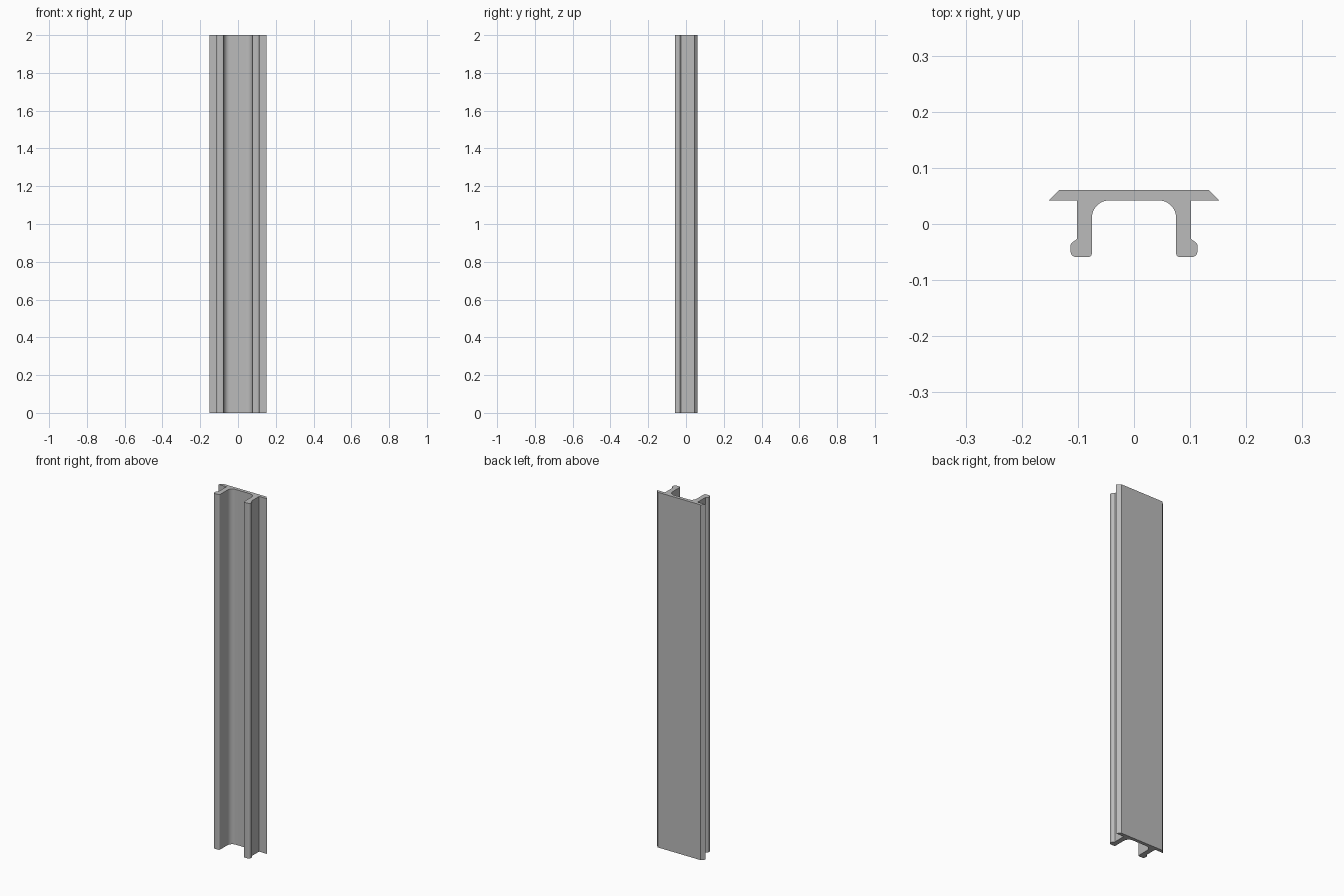
import bpy
import bmesh
import math

cube = bpy.data.objects.get("Cube")
if cube:
    bpy.data.objects.remove(cube, do_unlink=True)

HEIGHT = 2.0

grey = bpy.data.materials.new("light grey metal")
grey.use_nodes = True
colour = (0.5, 0.5, 0.5, 1.0)
grey.diffuse_color = colour
grey.node_tree.nodes["Principled BSDF"].inputs["Base Color"].default_value = colour


def arc(cx, cy, radius, start, end, steps):
    """Points along a circular arc, angles in degrees."""
    angles = [math.radians(start + (end - start) * i / steps) for i in range(steps + 1)]
    return [(cx + radius * math.cos(a), cy + radius * math.sin(a)) for a in angles]


# Half of the cross-section: bevelled plate, hooked leg, filleted channel
half = [(0.133, 0.061), (0.152, 0.042), (0.102, 0.042), (0.102, -0.027)]
half += arc(0.107, -0.038, 0.006, 45, 0, 3)
half += arc(0.103, -0.049, 0.01, 0, -90, 6)
half += arc(0.082, -0.052, 0.007, -90, -180, 5)
half += arc(0.044, 0.011, 0.031, 0, 90, 12)
profile = half + [(-x, y) for x, y in reversed(half)]

# Extrude the section to full height
bm = bmesh.new()
base = bm.faces.new([bm.verts.new((x, y, 0)) for x, y in profile])
result = bmesh.ops.extrude_face_region(bm, geom=[base], use_keep_orig=True)
top = [v for v in result["geom"] if isinstance(v, bmesh.types.BMVert)]
bmesh.ops.translate(bm, verts=top, vec=(0, 0, HEIGHT))
bmesh.ops.recalc_face_normals(bm, faces=bm.faces)

mesh = bpy.data.meshes.new("extruded_rail")
bm.to_mesh(mesh)
bm.free()
mesh.materials.append(grey)
rail = bpy.data.objects.new("extruded_rail", mesh)
bpy.context.collection.objects.link(rail)

# Smooth the rounded corners, keep the rest crisp
bpy.ops.object.select_all(action="DESELECT")
rail.select_set(True)
bpy.context.view_layer.objects.active = rail
bpy.ops.object.shade_smooth_by_angle(angle=math.radians(30))
